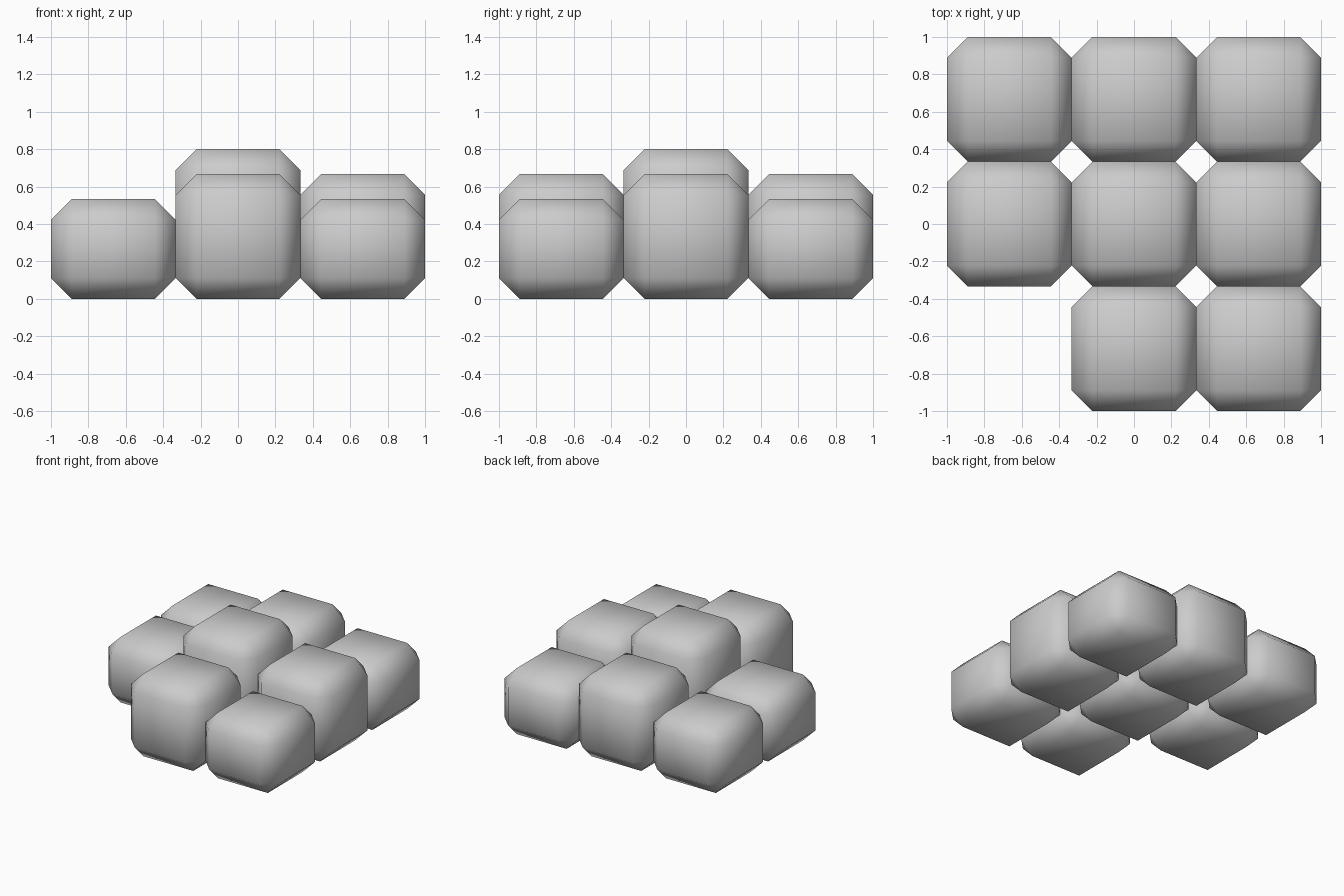
import bpy, bmesh

if "Cube" in bpy.data.objects:
    bpy.data.objects.remove(bpy.data.objects["Cube"])

CELL = 2 / 3      # block width and grid step
CUT = CELL / 6    # bevel on every edge

stone = bpy.data.materials.new("light_grey")
stone.diffuse_color = (0.6, 0.6, 0.6, 1)
stone.use_nodes = True
stone.node_tree.nodes["Principled BSDF"].inputs["Base Color"].default_value = stone.diffuse_color


def block(name, col, row, height):
    """Box with all edges bevelled once, standing on the ground."""
    bm = bmesh.new()
    bmesh.ops.create_cube(bm, size=1)
    for v in bm.verts:
        v.co.x *= CELL
        v.co.y *= CELL
        v.co.z = (v.co.z + 0.5) * height
    bmesh.ops.bevel(bm, geom=bm.edges[:], offset=CUT, segments=1,
                    affect='EDGES', offset_type='OFFSET')
    for f in bm.faces:
        f.smooth = True
    mesh = bpy.data.meshes.new(name)
    bm.to_mesh(mesh)
    bm.free()
    mesh.materials.append(stone)
    obj = bpy.data.objects.new(name, mesh)
    obj.location = (col * CELL, row * CELL, 0)
    bpy.context.collection.objects.link(obj)


# Three by three blocks without the front left one: tall centre, low corners
LOW, MID, TALL = 0.8 * CELL, CELL, 1.2 * CELL
block("centre_block", 0, 0, TALL)
block("front_block", 0, -1, MID)
block("back_block", 0, 1, MID)
block("right_block", 1, 0, MID)
block("left_block", -1, 0, LOW)
block("front_right_block", 1, -1, LOW)
block("back_right_block", 1, 1, LOW)
block("back_left_block", -1, 1, LOW)
